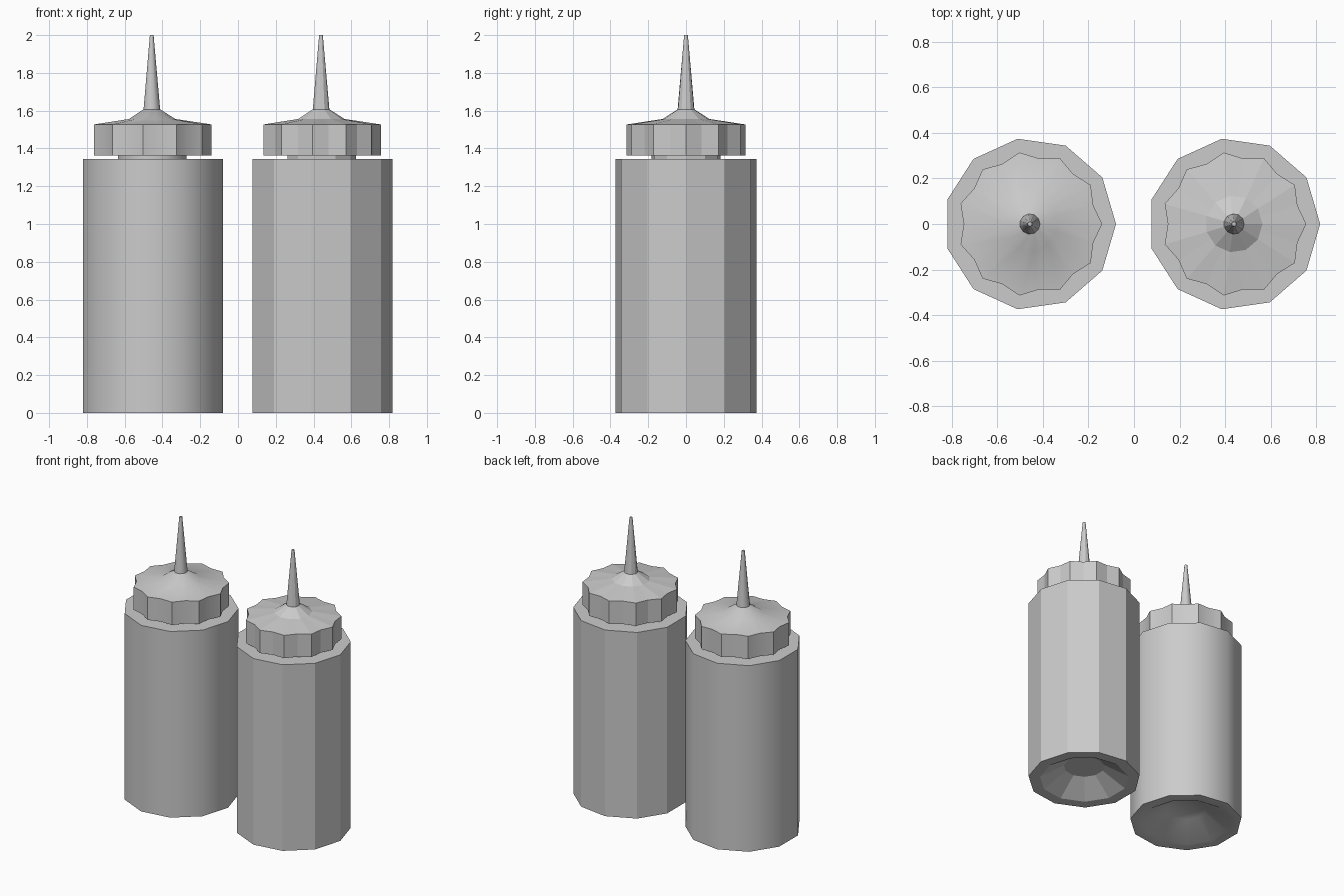
import bpy
import bmesh
from math import cos, sin, pi, radians

if "Cube" in bpy.data.objects:
    bpy.data.objects.remove(bpy.data.objects["Cube"], do_unlink=True)

SIDES = 11
FLAT = cos(pi / SIDES)      # midpoints lie on the straight side
SCALLOP = 0.915             # midpoints are pushed inwards

grey = bpy.data.materials.new("plain grey")
grey.use_nodes = True
grey.diffuse_color = (0.6, 0.6, 0.6, 1)
grey.node_tree.nodes["Principled BSDF"].inputs["Base Color"].default_value = (0.6, 0.6, 0.6, 1)


def lathe(name, x, rings, smooth, ratios=None):
    """Stack polygon rings of (radius, height); ratios add a scaled midpoint per side."""
    bm = bmesh.new()
    loops = []
    for i, (r, z) in enumerate(rings):
        n = SIDES * 2 if ratios else SIDES
        loop = []
        for k in range(n):
            rad = r * (ratios[i] if ratios and k % 2 else 1)
            a = 2 * pi * k / n
            loop.append(bm.verts.new((rad * cos(a), rad * sin(a), z)))
        loops.append(loop)
    for low, high in zip(loops, loops[1:]):
        for k in range(n):
            j = (k + 1) % n
            bm.faces.new((low[k], low[j], high[j], high[k]))
    bm.faces.new(loops[0][::-1])
    bm.faces.new(loops[-1])
    bmesh.ops.recalc_face_normals(bm, faces=bm.faces)
    mesh = bpy.data.meshes.new(name)
    bm.to_mesh(mesh)
    bm.free()
    mesh.materials.append(grey)
    ob = bpy.data.objects.new(name, mesh)
    ob.location.x = x
    bpy.context.collection.objects.link(ob)
    if smooth:
        bpy.ops.object.select_all(action="DESELECT")
        ob.select_set(True)
        bpy.context.view_layer.objects.active = ob
        bpy.ops.object.shade_smooth_by_angle(angle=radians(40))


# Body from the recessed base up over the shoulder to the neck
body = [(0.137, 0.10), (0.30, 0), (0.378, 0), (0.378, 1.343), (0.185, 1.343), (0.185, 1.38)]
# Scalloped screw cap rising to a cone
cap = [(0.317, 1.362), (0.317, 1.527), (0.125, 1.556), (0.045, 1.607)]
cap_ratios = [SCALLOP, SCALLOP, FLAT, FLAT]
# Tapered nozzle
nozzle = [(0.045, 1.605), (0.01, 2.0)]

for side, x, smooth in (("left", 0.439, False), ("right", -0.457, True)):
    lathe(side + "_bottle_body", x, body, smooth)
    lathe(side + "_bottle_cap", x, cap, smooth, cap_ratios)
    lathe(side + "_bottle_nozzle", x, nozzle, smooth)
